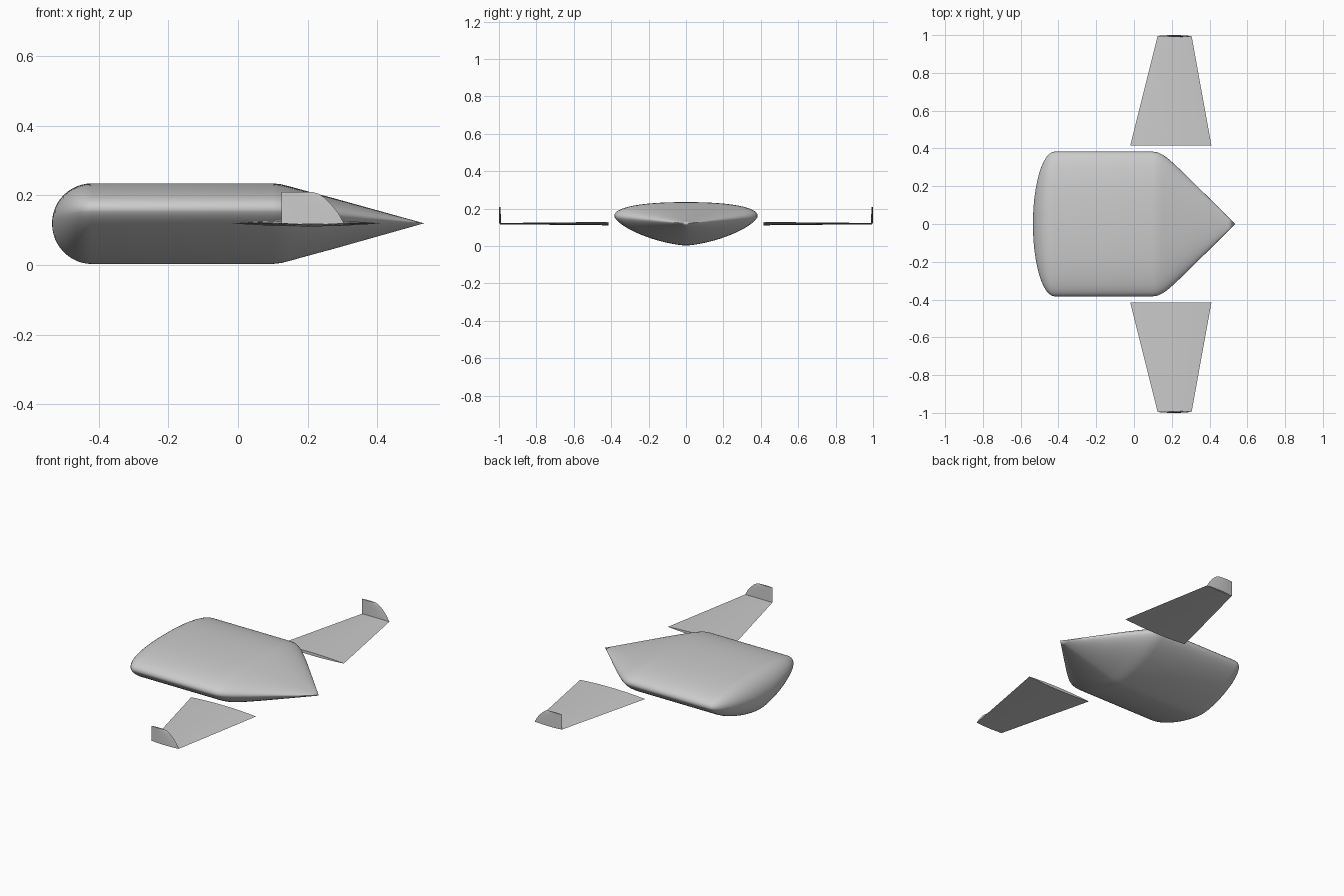
import bpy, bmesh, math

cube = bpy.data.objects.get("Cube")
if cube:
    bpy.data.objects.remove(cube, do_unlink=True)

# Single grey paint
grey = bpy.data.materials.new("plain_grey")
grey.use_nodes = True
COLOUR = (0.6, 0.6, 0.6, 1)
grey.diffuse_color = COLOUR
grey.node_tree.nodes["Principled BSDF"].inputs["Base Color"].default_value = COLOUR

MID = 0.12  # height of the nose tip and wings


def loft(name, rings, angle, start=None, end=None):
    """Skin closed rings; ends close on a tip point or a flat cap."""
    bm = bmesh.new()
    rows = [[bm.verts.new(p) for p in ring] for ring in rings]
    n = len(rows[0])
    for a, b in zip(rows, rows[1:]):
        for i in range(n):
            j = (i + 1) % n
            bm.faces.new((a[i], a[j], b[j], b[i]))
    for row, tip in ((rows[0], start), (rows[-1], end)):
        if tip is None:
            bm.faces.new(row)
        else:
            v = bm.verts.new(tip)
            for i in range(n):
                bm.faces.new((row[i], row[(i + 1) % n], v))
    bmesh.ops.recalc_face_normals(bm, faces=bm.faces)
    mesh = bpy.data.meshes.new(name)
    bm.to_mesh(mesh)
    bm.free()
    mesh.materials.append(grey)
    obj = bpy.data.objects.new(name, mesh)
    bpy.context.collection.objects.link(obj)
    bpy.ops.object.select_all(action="DESELECT")
    obj.select_set(True)
    bpy.context.view_layer.objects.active = obj
    bpy.ops.object.shade_smooth_by_angle(angle=math.radians(angle))
    return obj


def body_ring(x, wide, high, count=64):
    """Flattened section with a broad top and a narrower keel."""
    ring = []
    for k in range(count):
        t = math.tau * k / count
        c, s = math.cos(t), math.sin(t)
        power, depth = (2.3, 0.075) if s >= 0 else (1.5, 0.157)
        y = math.copysign(abs(c) ** (2 / power), c) * 0.383
        z = 0.16 + math.copysign(abs(s) ** (2 / power), s) * depth
        ring.append((x, y * wide, MID + (z - MID) * high))
    return ring


# Body: rounded tail, straight middle, tapered nose
rings = []
for k in range(1, 13):
    a = math.pi / 2 * k / 12
    rings.append(body_ring(-0.42 - 0.115 * math.cos(a), math.sin(a), math.sin(a)))
for x, wide, high in ((-0.15, 1, 1), (0.1, 1, 1), (0.125, 0.99, 0.975),
                      (0.15, 0.96, 0.92), (0.175, 0.915, 0.86), (0.2, 0.86, 0.8),
                      (0.27, 0.69, 0.64), (0.4, 0.352, 0.326), (0.5, 0.091, 0.085)):
    rings.append(body_ring(x, wide, high))
loft("body", rings, 50, (-0.535, 0, MID), (0.535, 0, MID))


def foil(x0, x1, thick, place, count=12):
    """Thin lens from x0 to x1; place maps (x, offset) to a point."""
    ring = []
    for k in range(2 * count):
        t = math.pi * k / count
        x = (x0 + x1) / 2 - (x1 - x0) / 2 * math.cos(t)
        ring.append(place(x, thick / 2 * math.sin(t) * abs(math.sin(t))))
    return ring


# Wings and upright tip fins on both sides
for side, label in ((1, "left"), (-1, "right")):
    loft(label + "_wing", [
        foil(x0, x1, thick, lambda x, o, y=y: (x, side * y, MID + o))
        for y, x0, x1, thick in ((0.415, -0.02, 0.41, 0.018), (0.995, 0.125, 0.305, 0.007))
    ], 30)
    loft(label + "_tip_fin", [
        foil(0.125, x1, thick, lambda x, o, z=z: (x, side * 0.995 + o, z))
        for z, x1, thick in ((MID, 0.305, 0.01), (0.15, 0.288, 0.01), (0.175, 0.268, 0.009),
                             (0.195, 0.247, 0.009), (0.205, 0.232, 0.008), (0.21, 0.215, 0.008))
    ], 30)
